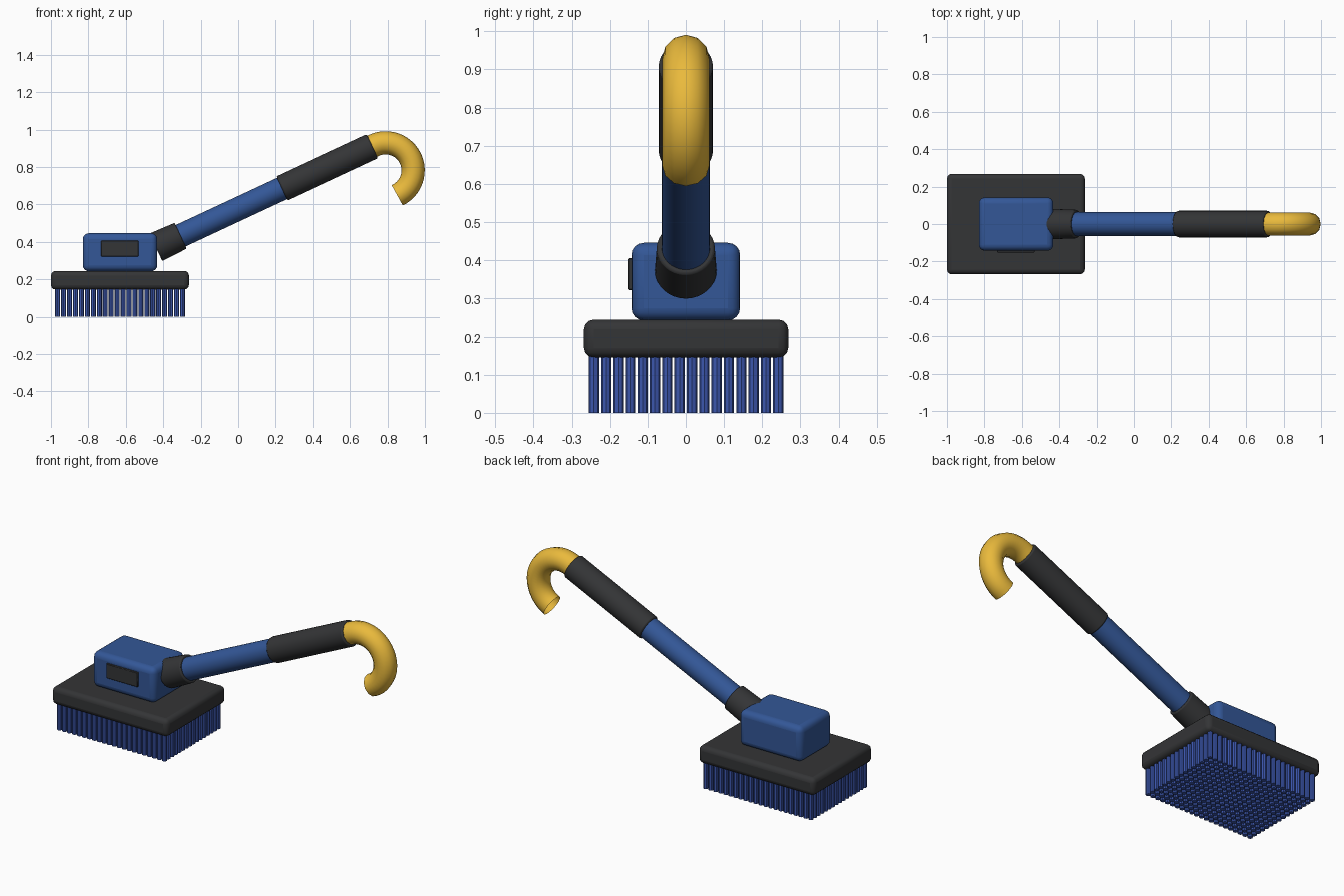
import bpy, bmesh, math
from mathutils import Vector, Matrix

if "Cube" in bpy.data.objects:
    bpy.data.objects.remove(bpy.data.objects["Cube"])

ANGLE = math.radians(25)
AXIS = Vector((math.cos(ANGLE), 0, math.sin(ANGLE)))   # handle direction
DOWN = Vector((math.sin(ANGLE), 0, -math.cos(ANGLE)))  # perpendicular to it
HOOK_C, HOOK_R, TUBE_R = Vector((0.79, 0, 0.782)), 0.147, 0.062
HOOK_START = HOOK_C - DOWN * HOOK_R


def material(name, rgb):
    m = bpy.data.materials.new(name)
    m.diffuse_color = (*rgb, 1)
    m.use_nodes = True
    m.node_tree.nodes["Principled BSDF"].inputs["Base Color"].default_value = m.diffuse_color
    return m


BLUE = material("blue", (0.033, 0.095, 0.31))
BRISTLE = material("bristle_blue", (0.045, 0.095, 0.42))
DARK = material("dark_grey", (0.034, 0.035, 0.037))
YELLOW = material("yellow", (0.82, 0.49, 0.045))


def finish(name, bm, mat, bevel=0.0, segments=3):
    me = bpy.data.meshes.new(name)
    bm.to_mesh(me)
    bm.free()
    ob = bpy.data.objects.new(name, me)
    bpy.context.collection.objects.link(ob)
    me.materials.append(mat)
    if bevel:
        mod = ob.modifiers.new("bevel", 'BEVEL')
        mod.width, mod.segments = bevel, segments
        mod.limit_method, mod.angle_limit = 'ANGLE', math.radians(40)
    bpy.ops.object.select_all(action='DESELECT')
    bpy.context.view_layer.objects.active = ob
    ob.select_set(True)
    bpy.ops.object.shade_smooth_by_angle(angle=math.radians(40))
    return ob


def box(name, lo, hi, mat, bevel, segments=3):
    lo, hi = Vector(lo), Vector(hi)
    bm = bmesh.new()
    bmesh.ops.create_cube(bm, size=1, matrix=Matrix.Translation((lo + hi) / 2)
                          @ Matrix.Diagonal((*(hi - lo), 1)))
    return finish(name, bm, mat, bevel, segments)


def rod(name, t0, t1, r0, r1, mat, bevel=0.0):
    """Cylinder on the handle axis, distances measured back from the hook."""
    mid = HOOK_START + AXIS * (t0 + t1) / 2
    bm = bmesh.new()
    bmesh.ops.create_cone(bm, cap_ends=True, segments=32, radius1=r0, radius2=r1, depth=t1 - t0,
                          matrix=Matrix.Translation(mid) @ Matrix.Rotation(math.pi / 2 - ANGLE, 4, 'Y'))
    return finish(name, bm, mat, bevel, 2)


# Brush head and motor housing
box("brush_plate", (-1, -0.268, 0.145), (-0.263, 0.268, 0.245), DARK, 0.025)
box("housing", (-0.83, -0.142, 0.243), (-0.432, 0.142, 0.446), BLUE, 0.032, 4)
box("side_panel", (-0.732, -0.152, 0.322), (-0.532, -0.13, 0.406), DARK, 0.003, 1)

# Bristle grid
bm = bmesh.new()
NX, NY = 22, 16
for i in range(NX):
    for j in range(NY):
        x = -0.964 + i * 0.667 / (NX - 1)
        y = -0.242 + j * 0.484 / (NY - 1)
        bmesh.ops.create_cone(bm, cap_ends=True, segments=8, radius1=0.0135, radius2=0.0135,
                              depth=0.155, matrix=Matrix.Translation((x, y, 0.0775)))
finish("bristles", bm, BRISTLE)

# Handle
rod("collar", -1.288, -1.142, 0.081, 0.076, DARK, 0.006)
rod("pole", -1.25, -0.02, 0.063, 0.063, BLUE)
rod("grip", -0.545, -0.01, 0.071, 0.071, DARK, 0.008)

# Half-circle hook with an open end
curve = bpy.data.curves.new("hook", 'CURVE')
curve.dimensions = '3D'
curve.bevel_depth, curve.bevel_resolution = TUBE_R, 4
sp = curve.splines.new('POLY')
pts = [HOOK_START - AXIS * 0.03]
for k in range(25):
    a = math.pi * k / 24
    pts.append(HOOK_C - DOWN * HOOK_R * math.cos(a) + AXIS * HOOK_R * math.sin(a))
sp.points.add(len(pts) - 1)
for p, co in zip(sp.points, pts):
    p.co = (*co, 1)
sp.use_smooth = True
curve.materials.append(YELLOW)
hook = bpy.data.objects.new("hook", curve)
bpy.context.collection.objects.link(hook)
